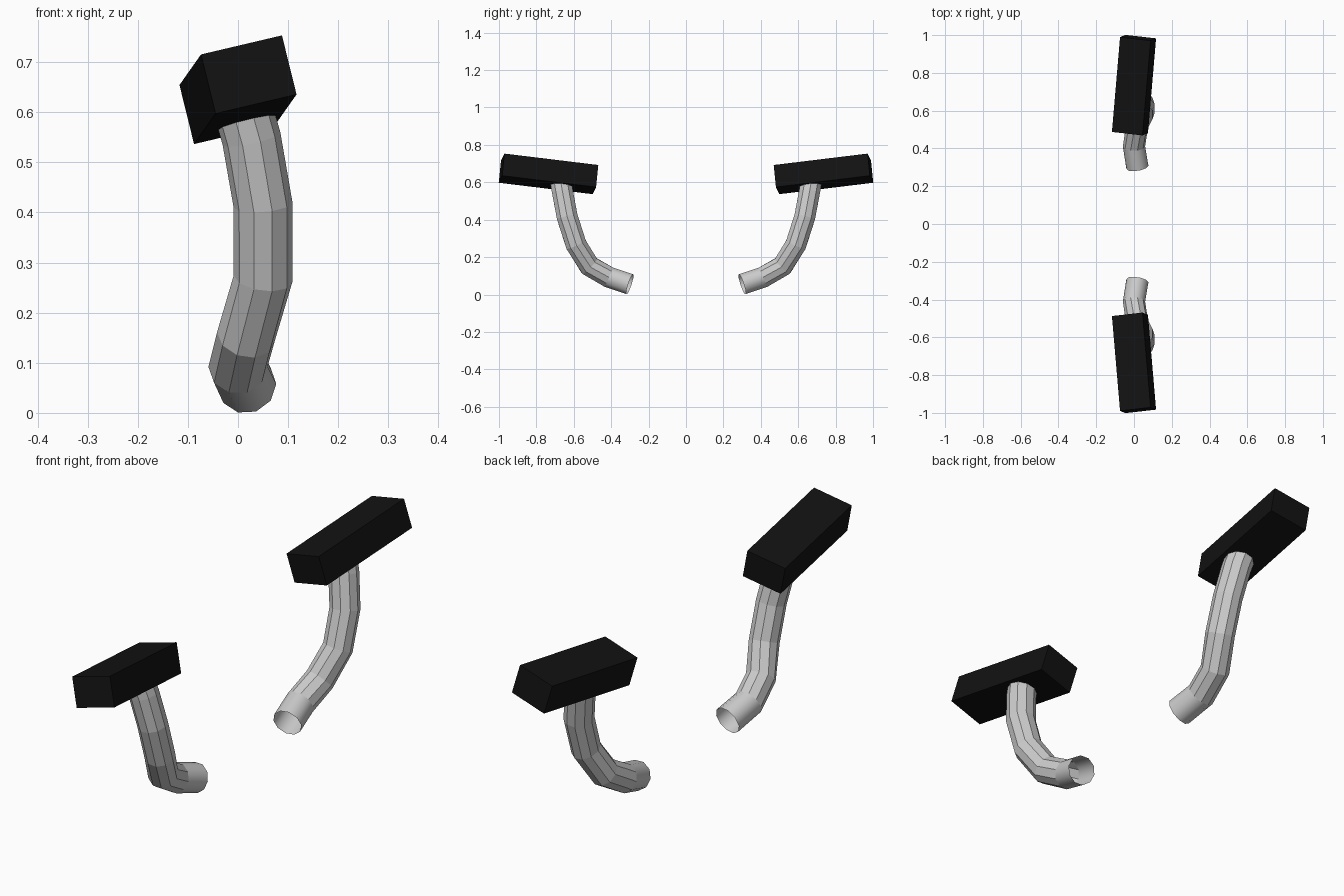
import bpy, bmesh, math
from mathutils import Vector, Matrix

if "Cube" in bpy.data.objects:
    bpy.data.objects.remove(bpy.data.objects["Cube"])

SIDES, RADIUS = 10, 0.059


def finish(bm, name, color=None):
    """Make an object mirrored front to back."""
    bmesh.ops.recalc_face_normals(bm, faces=bm.faces)
    me = bpy.data.meshes.new(name)
    bm.to_mesh(me)
    bm.free()
    ob = bpy.data.objects.new(name, me)
    bpy.context.collection.objects.link(ob)
    mod = ob.modifiers.new("mirror", 'MIRROR')
    mod.use_axis = (False, True, False)
    mod.use_mirror_merge = False
    if color:
        mat = bpy.data.materials.new(name + "_material")
        mat.diffuse_color = color
        mat.use_nodes = True
        mat.node_tree.nodes["Principled BSDF"].inputs["Base Color"].default_value = mat.diffuse_color
        me.materials.append(mat)
    return ob


# Bent open tube: rings swept along a path
path = [Vector(p) for p in (
    (0.018, 0.300, 0.055), (0.000, 0.411, 0.092), (0.016, 0.517, 0.153),
    (0.050, 0.588, 0.268), (0.050, 0.635, 0.415), (0.027, 0.660, 0.547),
    (0.012, 0.669, 0.600))]
bm = bmesh.new()
rings = []
for i, p in enumerate(path):
    a = (p - path[i - 1]).normalized() if i else Vector()
    b = (path[i + 1] - p).normalized() if i < len(path) - 1 else Vector()
    t = (a + b).normalized()
    side = (Vector((1, 0, 0)) - t * t.x).normalized()
    up = t.cross(side)
    ring = []
    for k in range(SIDES):
        ang = 2 * math.pi * k / SIDES
        ring.append(bm.verts.new(p + RADIUS * (side * math.cos(ang) + up * math.sin(ang))))
    rings.append(ring)
for i in range(len(rings) - 1):
    r, s = rings[i], rings[i + 1]
    for k in range(SIDES):
        n = (k + 1) % SIDES
        f = bm.faces.new((r[k], r[n], s[n], s[k]))
        f.smooth = i == 0      # only the end collar is smooth
finish(bm, "peg_tube")

# Tilted black foot block
length = Vector((0.043, 0.502, 0.061))
w = length.normalized()
u = Vector((0.162, 0, 0.040))
u = (u - w * u.dot(w)).normalized()
v = w.cross(u).normalized()
rot = Matrix((u, w, -v)).transposed().to_4x4()
if rot.determinant() < 0:
    rot = Matrix((u, w, v)).transposed().to_4x4()
bm = bmesh.new()
bmesh.ops.create_cube(bm, size=1)
bmesh.ops.transform(bm, verts=bm.verts, matrix=Matrix.Translation((0, 0.735, 0.645))
                    @ rot @ Matrix.Diagonal((0.167, length.length, 0.122, 1)))
finish(bm, "foot_block", (0.006, 0.006, 0.006, 1))
